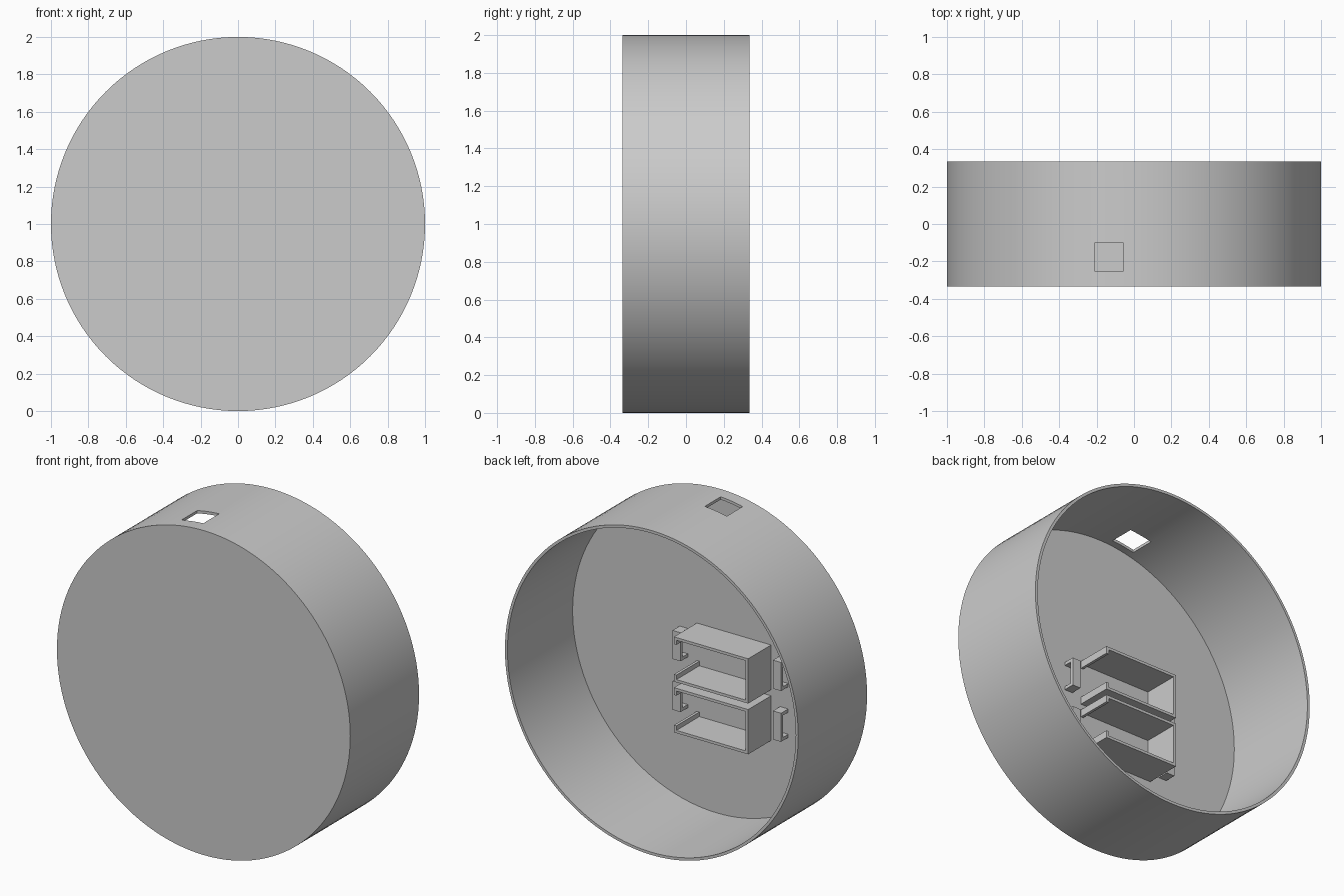
import bpy, bmesh, math

if "Cube" in bpy.data.objects:
    bpy.data.objects.remove(bpy.data.objects["Cube"], do_unlink=True)

grey = bpy.data.materials.new("plain grey")
grey.use_nodes = True
GREY = (0.6, 0.6, 0.6, 1)
grey.diffuse_color = GREY
grey.node_tree.nodes["Principled BSDF"].inputs["Base Color"].default_value = GREY

HALF = 0.335          # half depth of the case
WALL = 0.017          # wall thickness
FLOOR = -0.3          # inner face of the front disc
CX = -0.117           # middle of the holders in x


def finish(name, bm):
    bmesh.ops.recalc_face_normals(bm, faces=bm.faces)
    mesh = bpy.data.meshes.new(name)
    bm.to_mesh(mesh)
    bm.free()
    mesh.materials.append(grey)
    obj = bpy.data.objects.new(name, mesh)
    bpy.context.collection.objects.link(obj)
    return obj


def extrude(name, points, direction):
    """Closed outline pushed along a direction."""
    bm = bmesh.new()
    face = bm.faces.new([bm.verts.new(p) for p in points])
    moved = bmesh.ops.extrude_face_region(bm, geom=[face])["geom"]
    bmesh.ops.translate(bm, vec=direction,
                        verts=[v for v in moved if isinstance(v, bmesh.types.BMVert)])
    return finish(name, bm)


# round case: cup profile turned about the y axis
bm = bmesh.new()
profile = [(0, -HALF), (1, -HALF), (1, HALF), (1 - WALL, HALF), (1 - WALL, FLOOR), (0, FLOOR)]
verts = [bm.verts.new((r, y, 1)) for r, y in profile]
edges = [bm.edges.new(pair) for pair in zip(verts, verts[1:])]
bmesh.ops.spin(bm, geom=verts + edges, cent=(0, 0, 1), axis=(0, 1, 0),
               angle=math.tau, steps=128)
bmesh.ops.remove_doubles(bm, verts=bm.verts, dist=0.0005)
case = finish("round_case", bm)

# square cable hole through the top of the rim
x0, x1, y0, y1 = -0.208, -0.058, -0.255, -0.1
cutter = extrude("hole_cutter", [(x0, y0, 1.8), (x1, y0, 1.8), (x1, y1, 1.8), (x0, y1, 1.8)],
                 (0, 0, 0.4))
cutter.hide_render = True
cut = case.modifiers.new("cable_hole", 'BOOLEAN')
cut.operation = 'DIFFERENCE'
cut.solver = 'EXACT'
cut.object = cutter
bpy.context.view_layer.update()
case_eval = case.evaluated_get(bpy.context.evaluated_depsgraph_get())
cut_mesh = bpy.data.meshes.new_from_object(case_eval)
case.modifiers.clear()
case.data = cut_mesh
bpy.data.objects.remove(cutter, do_unlink=True)
bpy.context.view_layer.objects.active = case
case.select_set(True)
bpy.ops.object.shade_smooth_by_angle(angle=math.radians(30))


def holder(name, cz):
    """Sleeve closed on the right, open on the left between two small lips."""
    w, h, t, lip = 0.253, 0.138, WALL, 0.045
    upper = [(w, h - lip), (w, h), (-w, h)]
    inner = [(-w + t, h - t), (w - t, h - t), (w - t, h - lip)]
    outline = (upper + [(x, -z) for x, z in reversed(upper)]
               + [(x, -z) for x, z in reversed(inner)] + inner)
    extrude(name, [(CX + x, FLOOR - 0.005, cz + z) for x, z in outline], (0, 0.228, 0))


def strap_loop(name, cz, side):
    """Small bridge standing on the disc beside a holder."""
    h, top, t = 0.088, FLOOR + 0.07, 0.02
    low = FLOOR - 0.005
    outline = [(low, -h), (top, -h), (top, h), (low, h),
               (low, h - t), (top - t, h - t), (top - t, -h + t), (low, -h + t)]
    x = CX + side * 0.315
    extrude(name, [(x, y, cz + z) for y, z in outline], (side * 0.055, 0, 0))


# two stacked holders, each with a loop on either side
for level, cz in (("upper", 1.013), ("lower", 0.7)):
    holder(level + "_holder", cz)
    for label, side in (("left", 1), ("right", -1)):
        strap_loop(f"{level}_{label}_loop", cz, side)
